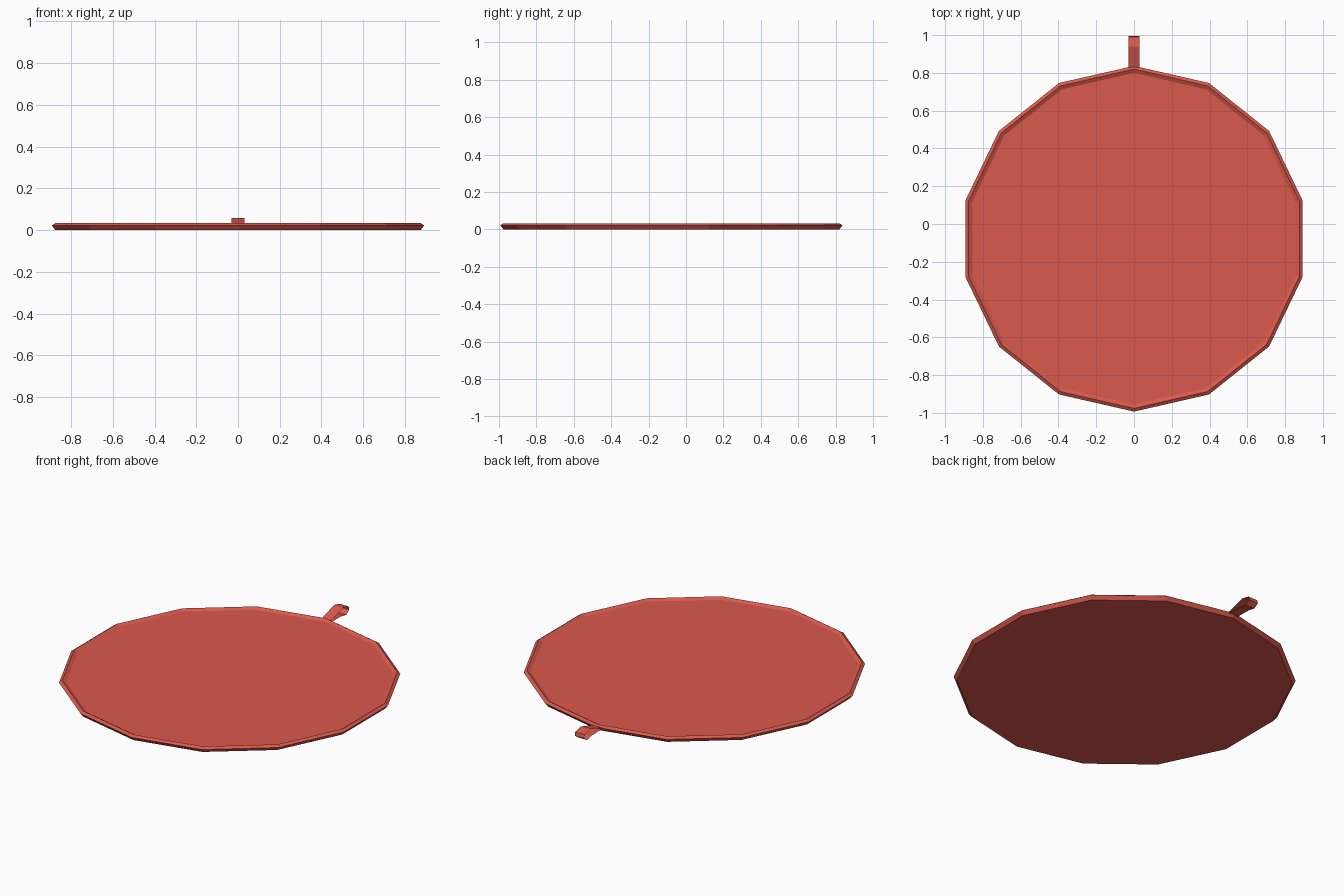
import bpy, bmesh, math

if "Cube" in bpy.data.objects:
    bpy.data.objects.remove(bpy.data.objects["Cube"])

red = bpy.data.materials.new("warm_red")
red.diffuse_color = (0.70, 0.10, 0.073, 1)
red.use_nodes = True
red.node_tree.nodes["Principled BSDF"].inputs["Base Color"].default_value = red.diffuse_color

SIDES, CENTRE_Y = 14, -0.078


def finish(name, bm):
    mesh = bpy.data.meshes.new(name)
    bm.to_mesh(mesh)
    bm.free()
    mesh.materials.append(red)
    obj = bpy.data.objects.new(name, mesh)
    bpy.context.collection.objects.link(obj)
    return obj


# Padded disc with a raised piped rim: (radius, height) rings from below to the top face
rings = [(0.898, 0.0), (0.915, 0.022), (0.898, 0.033), (0.878, 0.022)]
bm = bmesh.new()
loops = []
for r, z in rings:
    loops.append([bm.verts.new((r * math.sin(math.tau * i / SIDES),
                                CENTRE_Y + r * math.cos(math.tau * i / SIDES), z))
                  for i in range(SIDES)])
for a, b in zip(loops, loops[1:]):
    for i in range(SIDES):
        j = (i + 1) % SIDES
        bm.faces.new((a[i], a[j], b[j], b[i]))
bm.faces.new(loops[0])
bm.faces.new(loops[-1])
bmesh.ops.recalc_face_normals(bm, faces=bm.faces)
finish("padded_disc", bm)

# Hanging loop: a thin fabric strip folded back on itself
path = [(0.825, 0.023), (0.94, 0.058), (0.99, 0.046), (0.995, 0.025),
        (0.967, 0.005), (0.92, 0.014), (0.825, 0.016)]
bm = bmesh.new()
strip = [[bm.verts.new((x, y, z)) for x in (-0.03, 0.03)] for y, z in path]
for a, b in zip(strip, strip[1:]):
    bm.faces.new((a[0], a[1], b[1], b[0]))
finish("hanging_loop", bm)
